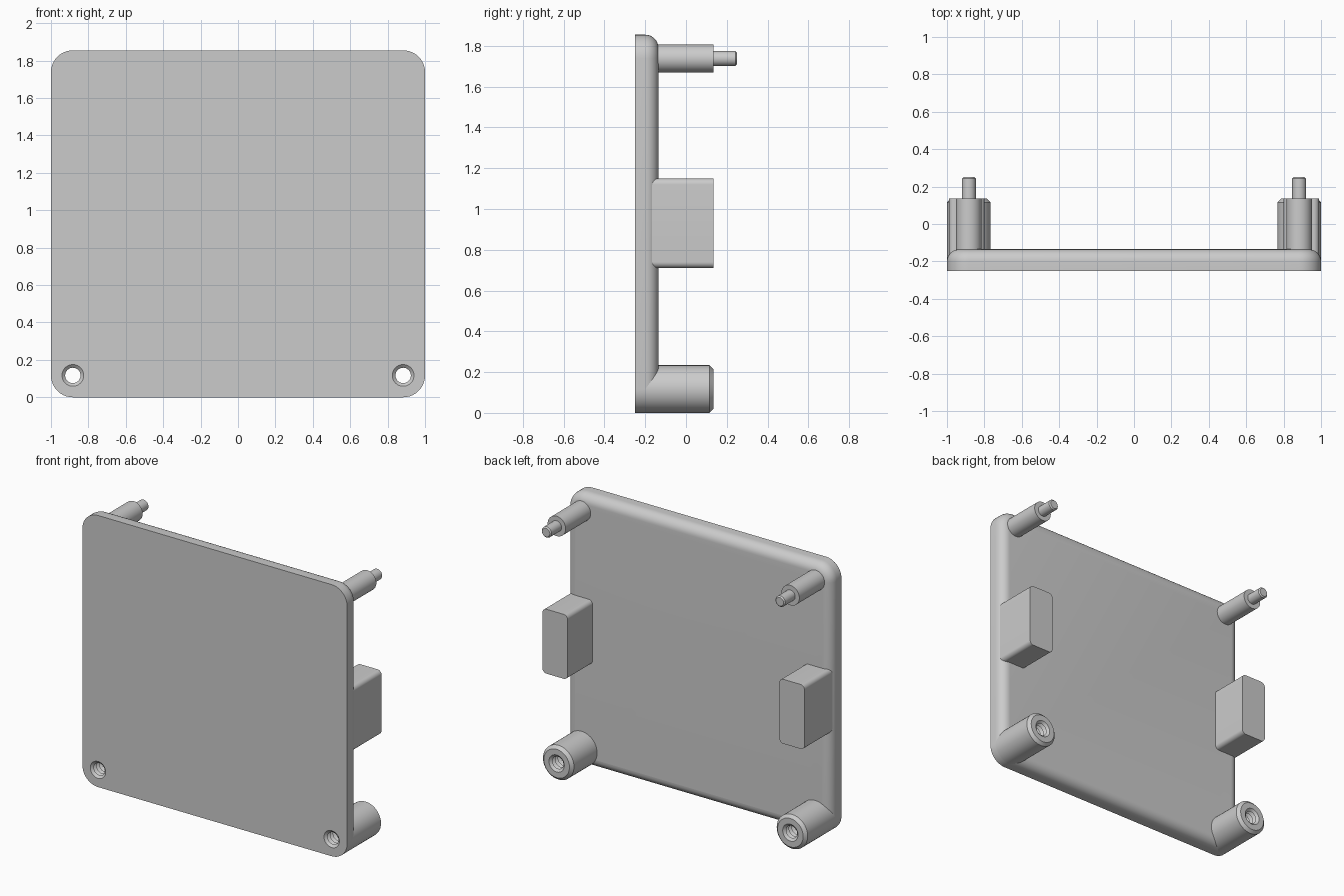
import bpy, bmesh, math
from mathutils import Vector

if "Cube" in bpy.data.objects:
    bpy.data.objects.remove(bpy.data.objects["Cube"])

W, H = 1.0, 1.855           # half width, height
R = 0.117                   # corner radius of the panel, and boss radius
PX = W - R                  # mounting post offset
FRONT, BACK, TIP = -0.25, -0.135, 0.135
FILLET = 0.065

grey = bpy.data.materials.new("light grey")
grey.use_nodes = True
colour = (0.6, 0.6, 0.6, 1)
grey.diffuse_color = colour
grey.node_tree.nodes["Principled BSDF"].inputs["Base Color"].default_value = colour


def outline(cx, cz, hw, hh, r, steps=10):
    """Rounded rectangle in the xz plane; a circle when hw = hh = r."""
    pts = []
    for q, (sx, sz) in enumerate([(1, 1), (-1, 1), (-1, -1), (1, -1)]):
        for i in range(steps + 1):
            a = (q + i / steps) * math.pi / 2
            pts.append((cx + sx * (hw - r) + r * math.cos(a),
                        cz + sz * (hh - r) + r * math.sin(a)))
    return pts


def loft(name, cx, cz, hw, hh, r, layers):
    """Stack rounded outlines along y; each layer is (y, inset)."""
    bm = bmesh.new()
    rings = []
    for y, d in layers:
        rings.append([bm.verts.new((x, y, z))
                      for x, z in outline(cx, cz, hw - d, hh - d, r - d)])
    n = len(rings[0])
    for a, b in zip(rings, rings[1:]):
        for i in range(n):
            j = (i + 1) % n
            bm.faces.new((a[i], a[j], b[j], b[i]))
    bm.faces.new(rings[0])
    bm.faces.new(rings[-1])
    bmesh.ops.remove_doubles(bm, verts=bm.verts, dist=0.0001)
    bmesh.ops.recalc_face_normals(bm, faces=bm.faces)
    mesh = bpy.data.meshes.new(name)
    bm.to_mesh(mesh)
    bm.free()
    mesh.materials.append(grey)
    ob = bpy.data.objects.new(name, mesh)
    bpy.context.collection.objects.link(ob)
    return ob


def select(ob):
    bpy.ops.object.select_all(action='DESELECT')
    ob.select_set(True)
    bpy.context.view_layer.objects.active = ob


def cut(ob, cutter):
    select(ob)
    mod = ob.modifiers.new("hole", 'BOOLEAN')
    mod.operation, mod.solver, mod.object = 'DIFFERENCE', 'EXACT', cutter
    bpy.ops.object.modifier_apply(modifier=mod.name)


# Panel with a rounded back edge
arc = [k * math.pi / 16 for k in range(9)]
panel = loft("panel", 0, H / 2, W, H / 2, R,
             [(FRONT, 0)] + [(BACK - FILLET + FILLET * math.sin(a),
                              FILLET * (1 - math.cos(a))) for a in arc])
parts = [panel]

# Zigzag thread profile, widest at both mouths
turns = 13
pitch = (TIP - FRONT) / turns
thread = [(FRONT - 0.02, 0)]
for k in range(turns):
    thread += [(FRONT + k * pitch, 0), (FRONT + (k + 0.5) * pitch, 0.017)]
thread += [(TIP, 0), (TIP + 0.02, 0)]

for side, sx in (("left", 1), ("right", -1)):
    # Threaded boss at the bottom corner
    boss = loft(side + "_threaded_boss", sx * PX, R, R, R, R,
                [(BACK - FILLET, 0), (TIP - 0.02, 0), (TIP, 0.02)])
    cutter = loft("thread_cutter", sx * PX, R, 0.058, 0.058, 0.058, thread)
    cutter.hide_render = True
    cut(panel, cutter)
    cut(boss, cutter)
    bpy.data.objects.remove(cutter)

    # Stepped pin at the top corner
    post = loft(side + "_post", sx * PX, H - R, 0.068, 0.068, 0.068,
                [(BACK - 0.04, 0), (TIP, 0)])
    pin = loft(side + "_pin", sx * PX, H - R, 0.037, 0.037, 0.037,
               [(TIP - 0.02, 0), (0.242, 0), (0.25, 0.008)])

    # Spacer block at mid height
    block = loft(side + "_spacer_block", sx * 0.895, 0.93, 0.095, 0.22, 0.03,
                 [(BACK - FILLET, 0), (TIP, 0)])
    parts += [boss, post, pin, block]

for ob in parts:
    select(ob)
    bpy.ops.object.shade_smooth_by_angle(angle=math.radians(30))
